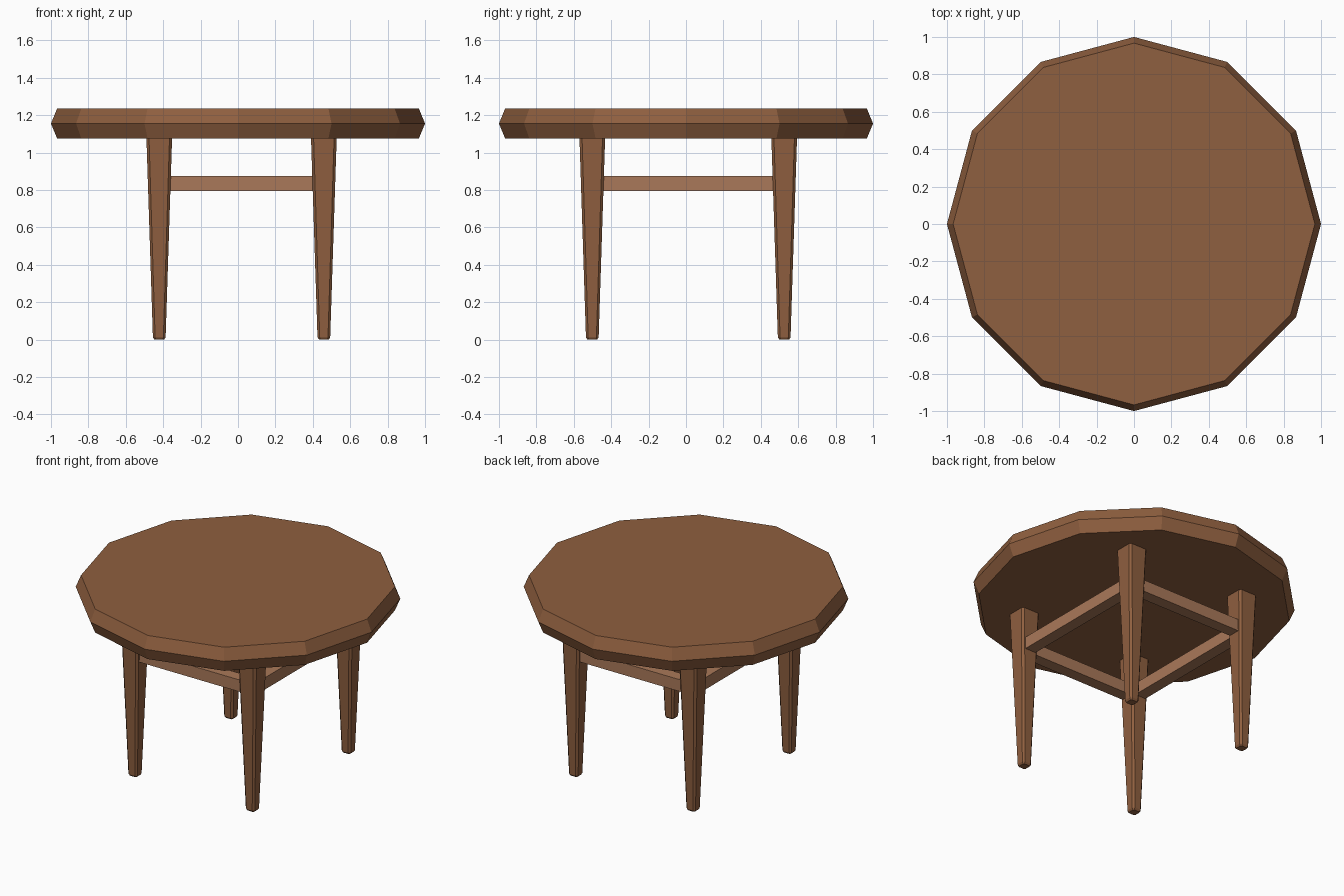
import bpy, bmesh, math

if "Cube" in bpy.data.objects:
    bpy.data.objects.remove(bpy.data.objects["Cube"])

def material(name, rgb):
    m = bpy.data.materials.new(name)
    m.diffuse_color = (*rgb, 1)
    m.use_nodes = True
    m.node_tree.nodes["Principled BSDF"].inputs["Base Color"].default_value = m.diffuse_color
    return m

WOOD = material("wood", (0.275, 0.115, 0.05))
LIGHT = material("light_wood", (0.40, 0.19, 0.10))

def finish(name, bm, mat):
    bmesh.ops.recalc_face_normals(bm, faces=bm.faces)
    me = bpy.data.meshes.new(name)
    bm.to_mesh(me)
    bm.free()
    me.materials.append(mat)
    ob = bpy.data.objects.new(name, me)
    bpy.context.collection.objects.link(ob)
    return ob

def loft(name, rings, mat):
    """Skin a stack of rings, capped at both ends."""
    bm = bmesh.new()
    vs = [[bm.verts.new(p) for p in r] for r in rings]
    n = len(vs[0])
    for a, b in zip(vs, vs[1:]):
        for i in range(n):
            j = (i + 1) % n
            bm.faces.new((a[i], a[j], b[j], b[i]))
    bm.faces.new(vs[0])
    bm.faces.new(vs[-1])
    return finish(name, bm, mat)

def disc_ring(r, z, n=12):
    return [(r * math.cos(2 * math.pi * i / n), r * math.sin(2 * math.pi * i / n), z)
            for i in range(n)]

def leg_ring(x, y, h, c, z):
    """Square section with chamfered corners."""
    k = h - c
    pts = [(h, -k), (h, k), (k, h), (-k, h), (-h, k), (-h, -k), (-k, -h), (k, -h)]
    return [(x + u, y + v, z) for u, v in pts]

def bar(name, lo, hi, mat):
    bm = bmesh.new()
    bmesh.ops.create_cube(bm, size=1)
    for v in bm.verts:
        v.co = [lo[i] if v.co[i] < 0 else hi[i] for i in range(3)]
    return finish(name, bm, mat)

# Twelve-sided top with a pointed edge
loft("table_top", [disc_ring(0.967, 1.075), disc_ring(1.0, 1.155), disc_ring(0.967, 1.235)], WOOD)

# Tapered legs
XS = {"left": -0.421, "right": 0.459}
YS = {"front": -0.501, "back": 0.525}
for yn, y in YS.items():
    for xn, x in XS.items():
        loft(f"{yn}_{xn}_leg", [leg_ring(x, y, 0.026, 0.006, 0.0),
                                leg_ring(x, y, 0.034, 0.012, 0.012),
                                leg_ring(x, y, 0.069, 0.014, 1.09)], WOOD)

# Stretchers between neighbouring legs
W, Z0, Z1 = 0.04, 0.795, 0.875
for yn, y in YS.items():
    bar(f"{yn}_stretcher", (XS["left"], y - W, Z0), (XS["right"], y + W, Z1), LIGHT)
for xn, x in XS.items():
    bar(f"{xn}_stretcher", (x - W, YS["front"], Z0), (x + W, YS["back"], Z1), LIGHT)
